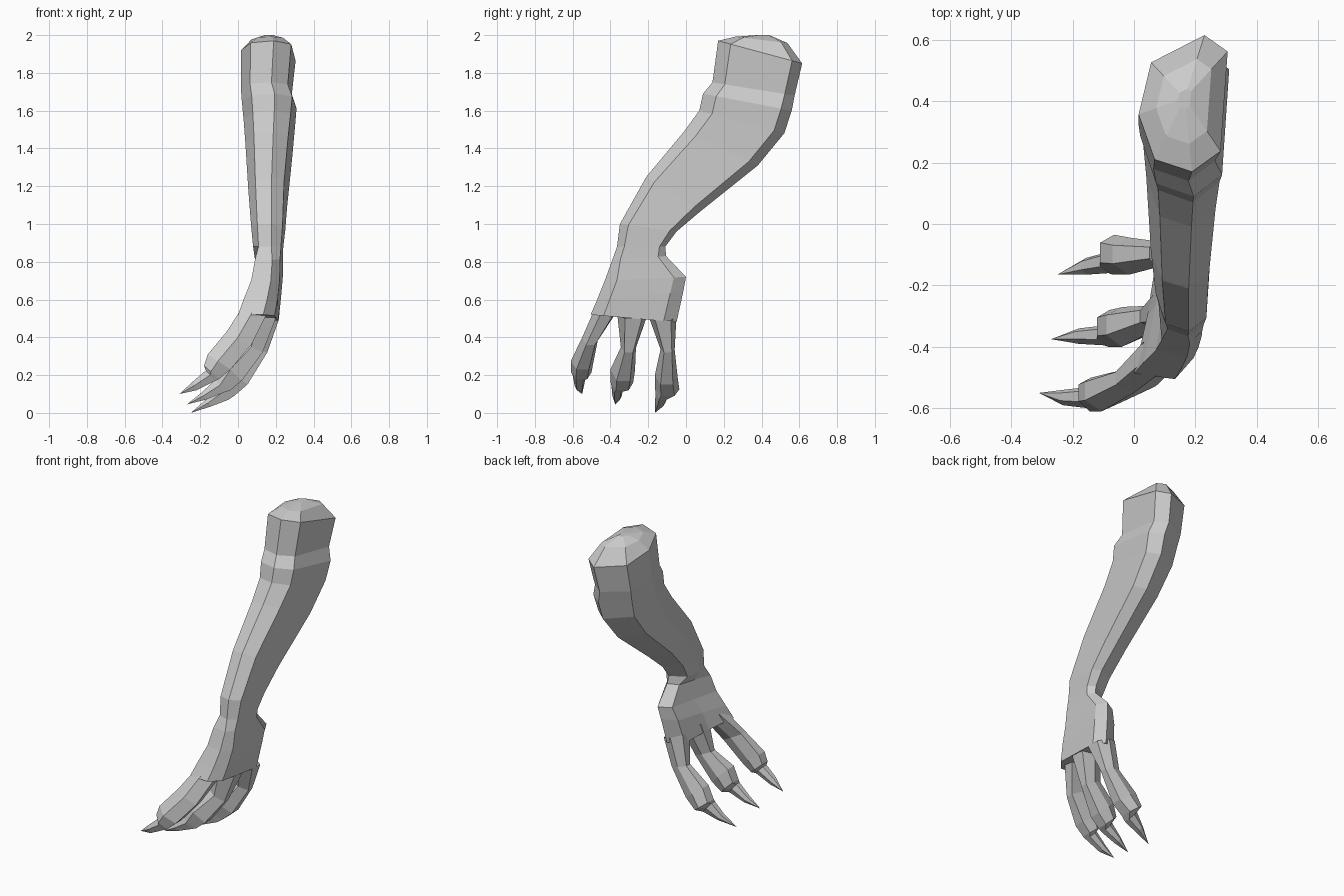
import bpy, bmesh
from mathutils import Vector


def loft(name, rings, cap_start=False, cap_end=False):
    """Skin a list of equal-length point rings into a flat-shaded object."""
    bm = bmesh.new()
    vr = [[bm.verts.new(p) for p in ring] for ring in rings]
    n = len(vr[0])
    for a, b in zip(vr, vr[1:]):
        for i in range(n):
            j = (i + 1) % n
            bm.faces.new((a[i], a[j], b[j], b[i]))
    if cap_start:
        bm.faces.new(vr[0])
    if cap_end:
        bm.faces.new(vr[-1])
    bmesh.ops.remove_doubles(bm, verts=bm.verts, dist=0.0005)
    bmesh.ops.recalc_face_normals(bm, faces=bm.faces)
    me = bpy.data.meshes.new(name)
    bm.to_mesh(me)
    bm.free()
    ob = bpy.data.objects.new(name, me)
    bpy.context.collection.objects.link(ob)
    return ob


# Seven-sided sections: (across x, front to back)
ARM = [(.6, 0), (.92, .15), (1, .88), (.74, 1), (.14, .8), (0, .42), (.18, .09)]
PALM = [(.62, 0), (.9, .15), (1, .85), (.8, 1), (.35, .9), (.2, .45), (0, .04)]


def limb_ring(section, fy, fz, by, bz, x0, x1):
    return [Vector((x0 + u * (x1 - x0), fy + v * (by - fy), fz + v * (bz - fz)))
            for u, v in section]


# Arm and palm stations: front y, z, back y, z, x min, x max
arm = [(.17, 1.97, .615, 1.85, .015, .305),
       (.14, 1.75, .575, 1.68, .015, .285),
       (.09, 1.69, .56, 1.60, .02, .31),
       (.07, 1.60, .52, 1.48, .03, .30),
       (-.01, 1.49, .38, 1.31, .04, .285),
       (-.21, 1.25, .08, 1.07, .055, .26),
       (-.35, 1.00, -.05, .96, .07, .25),
       (-.365, .88, -.11, .88, .08, .24)]
palm = [(-.39, .81, -.105, .83, .09, .237),
        (-.43, .70, .00, .72, .07, .237),
        (-.47, .60, -.015, .64, .03, .23),
        (-.505, .52, -.05, .48, .0, .215)]

rings = [limb_ring(ARM, *s) for s in arm] + [limb_ring(PALM, *s) for s in palm]

# Domed shoulder end
centre = Vector((.165, .41, 2.0))
dome = []
for scale, rise in ((.15, 1), (.62, .72)):
    dome.append([Vector((centre.x + (p.x - centre.x) * scale,
                         centre.y + (p.y - centre.y) * scale,
                         p.z + (2.0 - p.z) * rise)) for p in rings[0]])
loft("arm_and_palm", dome + rings, True, True)

# Fingers with claws: upper x, z, lower x, z, y min, y max
FINGER = [(0, .3), (0, .8), (.5, 1), (1, .8), (1, .25), (.45, 0)]
fingers = {
    "front_finger": [(.03, .57, .15, .52, -.485, -.36),
                     (-.06, .43, .07, .36, -.55, -.465),
                     (-.16, .31, -.04, .23, -.61, -.49),
                     (-.18, .25, -.10, .18, -.61, -.50),
                     (-.17, .225, -.12, .17, -.60, -.53),
                     (-.24, .165, -.22, .12, -.59, -.54),
                     (-.31, .10, -.31, .10, -.55, -.55)],
    "middle_finger": [(.06, .56, .20, .50, -.365, -.20),
                      (.02, .37, .13, .32, -.345, -.265),
                      (-.09, .28, .02, .17, -.40, -.27),
                      (-.12, .20, -.04, .12, -.40, -.28),
                      (-.12, .175, -.07, .11, -.395, -.33),
                      (-.19, .11, -.17, .07, -.39, -.34),
                      (-.27, .045, -.27, .045, -.375, -.375)],
    "back_finger": [(.08, .54, .215, .49, -.20, -.05),
                    (.05, .35, .155, .32, -.135, -.06),
                    (-.07, .24, .05, .15, -.165, -.045),
                    (-.11, .16, -.02, .09, -.165, -.035),
                    (-.11, .14, -.05, .07, -.16, -.09),
                    (-.17, .07, -.14, .035, -.165, -.11),
                    (-.25, .0, -.25, .0, -.165, -.165)],
}
for name, stations in fingers.items():
    loft(name, [[Vector((ux + a * (lx - ux), y0 + b * (y1 - y0), uz + a * (lz - uz)))
                 for a, b in FINGER] for ux, uz, lx, lz, y0, y1 in stations])
